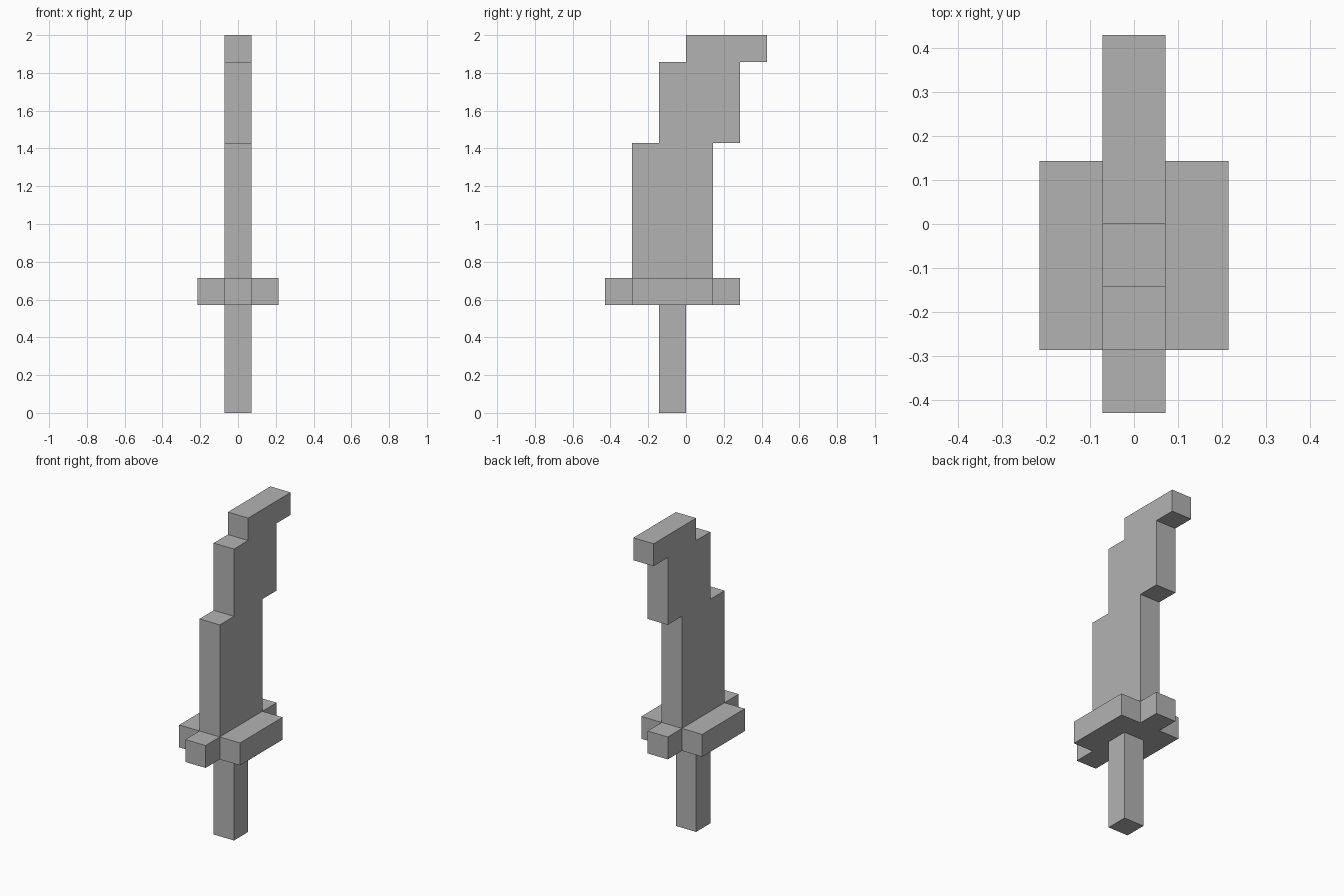
import bpy
import bmesh
from mathutils import Vector

cube = bpy.data.objects.get("Cube")
if cube:
    bpy.data.objects.remove(cube, do_unlink=True)

U = 1 / 7  # block size

steel = bpy.data.materials.new("plain_grey")
steel.use_nodes = True
grey = (0.45, 0.45, 0.45, 1)
steel.diffuse_color = grey
steel.node_tree.nodes["Principled BSDF"].inputs["Base Color"].default_value = grey


def prism(name, outline, place, depth):
    """Extrude a flat outline, given in blocks, along a depth vector."""
    bm = bmesh.new()
    face = bm.faces.new([bm.verts.new(Vector(place(a, b)) * U) for a, b in outline])
    result = bmesh.ops.extrude_face_region(bm, geom=[face], use_keep_orig=True)
    moved = [v for v in result["geom"] if isinstance(v, bmesh.types.BMVert)]
    bmesh.ops.translate(bm, verts=moved, vec=Vector(depth) * U)
    bmesh.ops.recalc_face_normals(bm, faces=bm.faces)
    mesh = bpy.data.meshes.new(name)
    bm.to_mesh(mesh)
    bm.free()
    mesh.materials.append(steel)
    obj = bpy.data.objects.new(name, mesh)
    bpy.context.collection.objects.link(obj)
    return obj


# Handle: square bar
prism("handle", [(-0.5, -1), (0.5, -1), (0.5, 0), (-0.5, 0)],
      lambda x, y: (x, y, 0), (0, 0, 4))

# Guard: cross-shaped slab, mirrored half outline
half = [(0.5, -3), (0.5, -2), (1.5, -2), (1.5, 1), (0.5, 1), (0.5, 2)]
prism("guard", half + [(-x, y) for x, y in reversed(half)],
      lambda x, y: (x, y, 4), (0, 0, 1))

# Blade: equal-width steps, each shifted one block backwards
front, back = [], []
for i, (low, high) in enumerate([(5, 10), (10, 13), (13, 14)]):
    front += [(i - 2, low), (i - 2, high)]
    back += [(i + 1, low), (i + 1, high)]
prism("blade", front + back[::-1],
      lambda y, z: (-0.5, y, z), (1, 0, 0))
